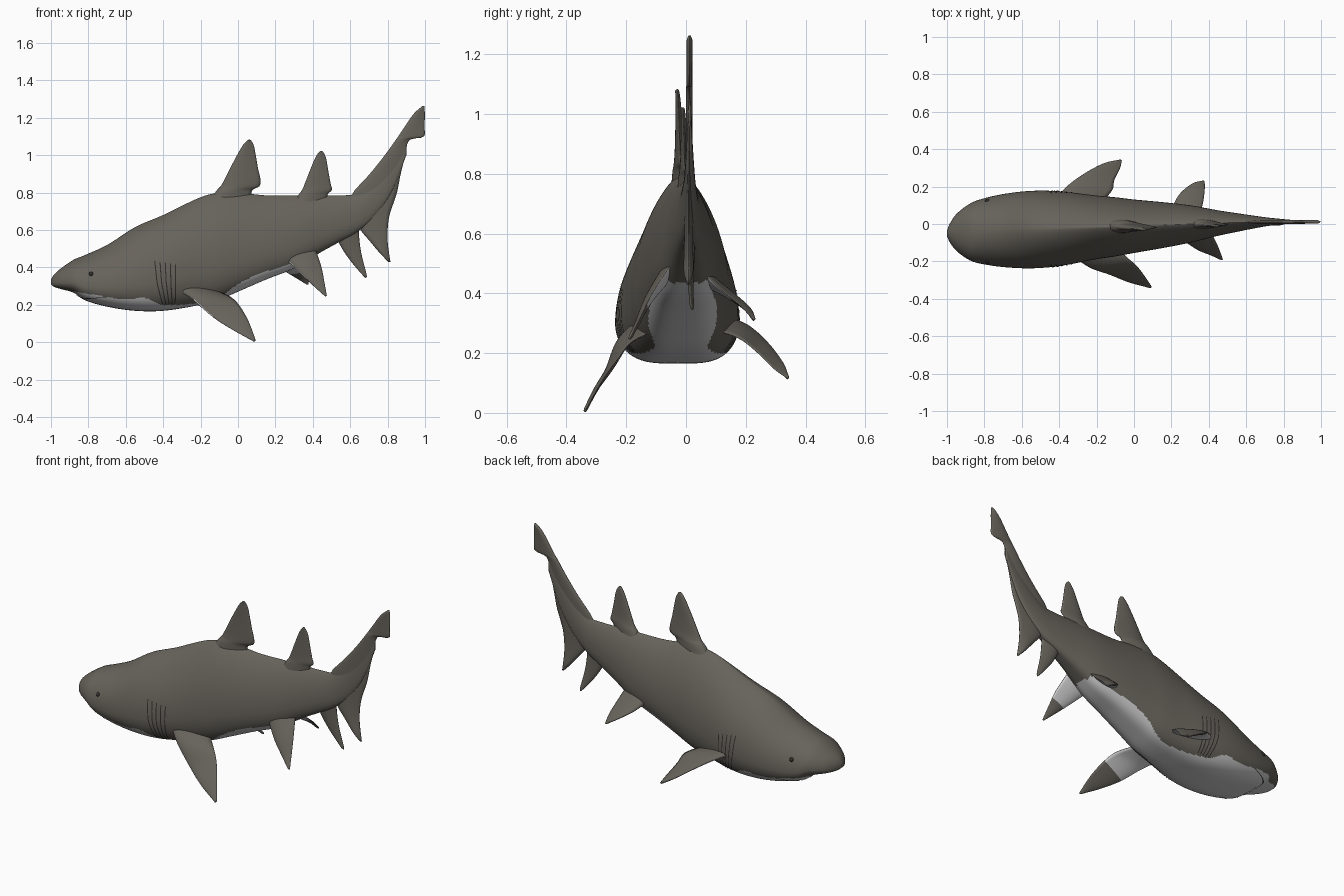
import bpy, bmesh, math
from mathutils import Vector

if "Cube" in bpy.data.objects:
    bpy.data.objects.remove(bpy.data.objects["Cube"])


def material(name, rgb):
    m = bpy.data.materials.new(name)
    m.diffuse_color = (*rgb, 1)
    m.use_nodes = True
    m.node_tree.nodes["Principled BSDF"].inputs["Base Color"].default_value = m.diffuse_color
    return m


GREY = material("grey skin", (0.135, 0.125, 0.105))
WHITE = material("pale belly", (0.60, 0.60, 0.61))
DARK = material("dark slits", (0.03, 0.028, 0.025))


def smooth_interp(table, x):
    """Cubic interpolation of table rows (key, value, value...)."""
    n = len(table)
    x = min(max(x, table[0][0]), table[-1][0])
    i = 0
    while i < n - 2 and x > table[i + 1][0]:
        i += 1

    def slope(k, c):
        a, b = table[max(k - 1, 0)], table[min(k + 1, n - 1)]
        return (b[c] - a[c]) / (b[0] - a[0])

    a, b = table[i], table[i + 1]
    h = b[0] - a[0]
    t = (x - a[0]) / h
    out = []
    for c in range(1, len(a)):
        out.append((2*t**3 - 3*t**2 + 1) * a[c] + (t**3 - 2*t**2 + t) * h * slope(i, c)
                   + (3*t**2 - 2*t**3) * b[c] + (t**3 - t**2) * h * slope(i + 1, c))
    return out


def finish(name, bm, mats):
    bmesh.ops.recalc_face_normals(bm, faces=bm.faces)
    for f in bm.faces:
        f.smooth = True
    me = bpy.data.meshes.new(name)
    bm.to_mesh(me)
    bm.free()
    for m in mats:
        me.materials.append(m)
    ob = bpy.data.objects.new(name, me)
    bpy.context.collection.objects.link(ob)
    return ob


def loft(bm, rings):
    """Skin a list of closed point rings and cap both ends."""
    vs = [[bm.verts.new(p) for p in r] for r in rings]
    n = len(vs[0])
    for a, b in zip(vs, vs[1:]):
        for j in range(n):
            k = (j + 1) % n
            bm.faces.new((a[j], a[k], b[k], b[j]))
    bm.faces.new(vs[0])
    bm.faces.new(vs[-1])


# Body stations: x, top z, bottom z, half width, centre y
BODY = [
    (-1.00, .335, .310, .015, -.050), (-.985, .360, .297, .050, -.048),
    (-.95, .392, .285, .098, -.045), (-.88, .440, .265, .150, -.043),
    (-.82, .465, .225, .172, -.040), (-.70, .520, .190, .195, -.035),
    (-.55, .615, .168, .207, -.030), (-.40, .680, .168, .200, -.025),
    (-.20, .775, .200, .170, -.018), (-.10, .800, .227, .158, -.015),
    (0.00, .800, .270, .143, -.012), (.15, .785, .335, .123, -.006),
    (.30, .785, .395, .100, .000), (.45, .785, .485, .068, .005),
    (.55, .785, .540, .050, .008), (.63, .795, .585, .036, .010),
    (.72, .860, .660, .022, .012), (.82, .970, .800, .012, .012),
    (.90, 1.06, 1.00, .004, .012)]
# Upper limit of the pale belly along x
BELLY = [(-1, .300), (-.88, .272), (-.75, .250), (-.6, .228), (-.5, .238), (-.4, .200),
         (-.2, .212), (-.1, .240), (0, .310), (.1, .360), (.25, .408), (.36, .440), (.42, .30)]


def skin(x, deg, lift=0.0):
    """Point on the body at station x and angle around the section."""
    top, bot, w, cy = smooth_interp(BODY, x)
    zc = bot + 0.3 * (top - bot)
    a = math.radians(deg)
    c, s = math.cos(a), math.sin(a)
    p = 1.0 + 0.5 * min(max((x + 0.9) / 0.7, 0), 1) if s > 0 else 0.55
    y = math.copysign((w + lift) * abs(c) ** p, c)
    z = zc + s * ((top - zc if s > 0 else zc - bot) + lift)
    return Vector((x, cy - y, z))


# Body
bm = bmesh.new()
RINGS, SEG = 170, 112
loft(bm, [[skin(-1 + 1.9 * (i / RINGS) ** 1.25, 360 * j / SEG) for j in range(SEG)]
          for i in range(RINGS + 1)])
for f in bm.faces:
    c = f.calc_center_median()
    f.material_index = int(c.z < smooth_interp(BELLY, c.x)[0])
finish("body", bm, [GREY, WHITE])


def fin(name, stations, thick, tip_thick=0.006, pale=0.0):
    """Loft wing sections between leading and trailing edge points."""
    n = len(stations)
    table = [(i / (n - 1), *le, *te) for i, (le, te) in enumerate(stations)]
    steps, chord = 36, 14

    def edges(s):
        v = smooth_interp(table, s)
        return Vector(v[:3]), Vector(v[3:])

    rings = []
    for i in range(steps + 1):
        s = i / steps
        le, te = edges(s)
        l0, t0 = edges(max(s - .05, 0))
        l1, t1 = edges(min(s + .05, 1))
        nrm = (te - le).cross(l1 + t1 - l0 - t0).normalized()
        th = min(thick * (1 - s) ** 2 + tip_thick, 0.35 * (te - le).length)
        up, down = [], []
        for j in range(chord + 1):
            t = (j / chord) ** 1.5
            o = nrm * th * (2.6 * math.sqrt(t) * (1 - t) + 0.06)
            p = le.lerp(te, t)
            up.append(p + o)
            down.append(p - o)
        rings.append(up + down[::-1])
    bm = bmesh.new()
    loft(bm, rings)
    ob = finish(name, bm, [GREY, WHITE])
    # Pale inner half of the underside
    per_ring = 2 * (chord + 1)
    for f in ob.data.polygons:
        if pale and f.normal.z < -0.1 and f.index // per_ring < pale * steps:
            f.material_index = 1


def upright_fin(name, rows, y0, y1, thick, tip_thick=0.006):
    """Rows of z, leading x, trailing x."""
    st = []
    for i, (z, a, b) in enumerate(rows):
        y = y0 + (y1 - y0) * i / (len(rows) - 1)
        st.append(((a, y, z), (b, y, z)))
    fin(name, st, thick, tip_thick)


# Upright fins
upright_fin("front_dorsal_fin", [(.75, -.16, .07), (.81, -.115, .075), (.835, -.092, .115),
            (.87, -.072, .12), (.93, -.042, .107), (1.0, -.005, .095), (1.05, .024, .085),
            (1.075, .045, .073), (1.082, .056, .066)], -.012, -.032, .03)
upright_fin("rear_dorsal_fin", [(.74, .29, .47), (.79, .325, .48), (.815, .343, .502),
            (.85, .358, .495), (.92, .385, .482), (.98, .410, .472), (1.01, .428, .460),
            (1.022, .440, .450)], 0, -.012, .022)
upright_fin("tail_fin", [(.43, .803, .815), (.48, .755, .807), (.54, .705, .80),
            (.60, .655, .80), (.67, .62, .808), (.74, .605, .83), (.80, .615, .85),
            (.90, .705, .87), (1.0, .785, .895), (1.08, .842, .915), (1.098, .855, .993),
            (1.15, .890, .997), (1.22, .938, .999), (1.262, .985, .996)], .008, .012, .008, .009)
upright_fin("anal_fin", [(.62, .50, .645), (.56, .525, .648), (.50, .557, .655),
            (.45, .590, .665), (.40, .630, .678), (.36, .665, .688), (.345, .680, .688)],
            .008, .022, .018)

# Paired fins, slightly different each side because the body is swimming
fin("near_pectoral_fin", [((-.35, -.15, .31), (-.10, -.12, .27)),
                          ((-.25, -.225, .235), (-.03, -.185, .235)),
                          ((-.135, -.268, .135), (.015, -.225, .185)),
                          ((-.03, -.310, .067), (.058, -.28, .108)),
                          ((.085, -.340, .004), (.095, -.336, .010))], .018, .006, .5)
fin("far_pectoral_fin", [((-.43, .12, .31), (-.20, .09, .28)),
                         ((-.36, .20, .29), (-.12, .175, .25)),
                         ((-.265, .27, .235), (-.105, .235, .205)),
                         ((-.16, .325, .165), (-.075, .297, .145)),
                         ((-.075, .343, .115), (-.065, .340, .115))], .018, .006, .5)
fin("near_pelvic_fin", [((.24, -.065, .46), (.41, -.04, .51)),
                        ((.33, -.13, .37), (.445, -.11, .405)),
                        ((.41, -.165, .295), (.463, -.155, .315)),
                        ((.465, -.190, .247), (.475, -.188, .247))], .018, .006, .45)
fin("far_pelvic_fin", [((.19, .06, .44), (.35, .04, .49)),
                       ((.24, .155, .39), (.37, .12, .41)),
                       ((.31, .215, .345), (.378, .185, .355)),
                       ((.368, .230, .310), (.378, .227, .310))], .018, .006, .45)


def slit(name, path, width):
    """Thin dark strip lying on the skin; path is (x, angle) pairs."""
    bm = bmesh.new()
    prev = None
    for x, deg in path:
        pair = [bm.verts.new(skin(x + d, deg, .003)) for d in (-width, width)]
        if prev:
            bm.faces.new((prev[0], prev[1], pair[1], pair[0]))
        prev = pair
    finish(name, bm, [DARK])


# Gill slits, both sides
for side in (1, -1):
    for g in range(5):
        path = []
        for k in range(21):
            t = k / 20
            deg = 20 - 2 * g - (72 - 2 * g) * t
            x = -.445 + .028 * g + (.045 - .012 * g) * t
            path.append((x, deg if side == 1 else 180 - deg))
        slit("gill_slit", path, .0028)

# Mouth, a curve under the snout
slit("mouth", [(-.70 - .16 * math.sin(math.pi * k / 40) ** 0.7, -28 - 124 * k / 40)
               for k in range(41)], .005)

# Eyes
for deg in (23, 157):
    bm = bmesh.new()
    bmesh.ops.create_uvsphere(bm, u_segments=16, v_segments=10, radius=.013)
    bmesh.ops.translate(bm, vec=skin(-.785, deg, -.005), verts=bm.verts)
    finish("eye", bm, [DARK])
